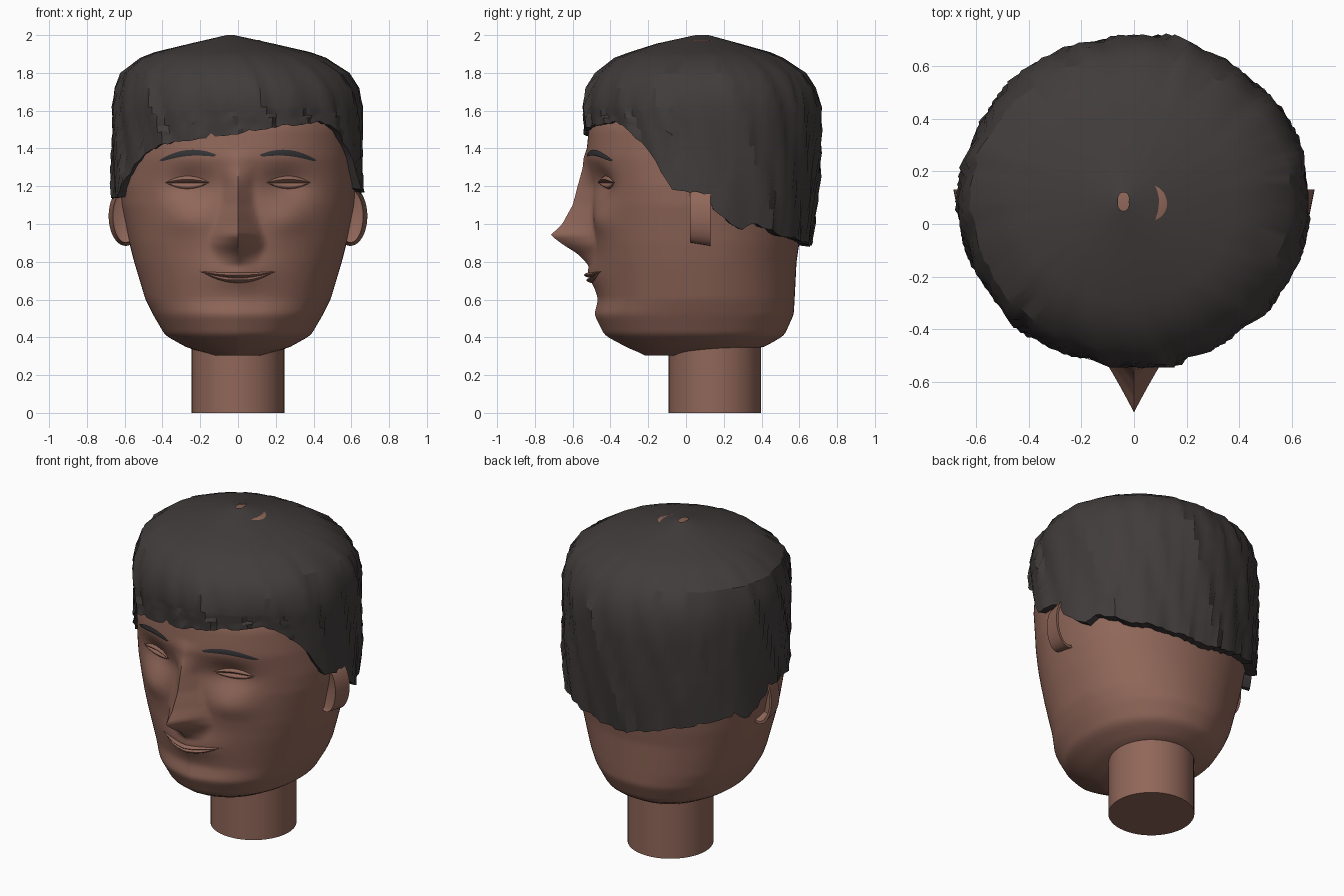
import bpy
import bmesh
from math import sin, cos, pi, radians, exp, sqrt

cube = bpy.data.objects.get("Cube")
if cube:
    bpy.data.objects.remove(cube)

AXIS_Y = 0.08   # depth of the head's vertical axis
POWER = 2.1     # roundness of the head's cross-section


def material(name, r, g, b):
    mat = bpy.data.materials.new(name)
    mat.use_nodes = True
    mat.diffuse_color = (r, g, b, 1)
    bsdf = next(n for n in mat.node_tree.nodes if n.type == 'BSDF_PRINCIPLED')
    bsdf.inputs["Base Color"].default_value = (r, g, b, 1)
    bsdf.inputs["Roughness"].default_value = 0.8
    return mat


skin = material("skin brown", 0.28, 0.135, 0.1)
dark = material("hair charcoal", 0.054, 0.045, 0.045)
brow = material("brow slate", 0.036, 0.036, 0.04)


def table(rows, key):
    """Linear lookup in rows of (key, value, ...)."""
    if key <= rows[0][0]:
        return rows[0][1:]
    for a, b in zip(rows, rows[1:]):
        if key <= b[0]:
            t = (key - a[0]) / (b[0] - a[0])
            return [p + (q - p) * t for p, q in zip(a[1:], b[1:])]
    return rows[-1][1:]


def loft(name, rows, mat, ring=True, caps=(False, False), angle=40, flip=False):
    """Skin a stack of point rows, closed into rings or left as a sheet."""
    bm = bmesh.new()
    grid = [[bm.verts.new(p) for p in row] for row in rows]
    count = len(grid[0])
    for low, high in zip(grid, grid[1:]):
        for i in range(count if ring else count - 1):
            j = (i + 1) % count
            quad = [low[i], low[j], high[j], high[i]]
            bm.faces.new(quad[::-1] if flip else quad)
    if caps[0]:
        bm.faces.new(grid[0][::-1])
    if caps[1]:
        bm.faces.new(grid[-1])
    if all(caps):
        bmesh.ops.recalc_face_normals(bm, faces=bm.faces)
    mesh = bpy.data.meshes.new(name)
    bm.to_mesh(mesh)
    bm.free()
    mesh.materials.append(mat)
    mesh.shade_smooth()
    mesh.set_sharp_from_angle(angle=radians(angle))
    ob = bpy.data.objects.new(name, mesh)
    bpy.context.collection.objects.link(ob)
    return ob


# Head outline: height, half width, front y, back y
HEAD = [(0.305, 0.12, -0.2, 0.1), (0.34, 0.26, -0.29, 0.4), (0.41, 0.385, -0.42, 0.52),
        (0.52, 0.45, -0.475, 0.57), (0.6, 0.49, -0.455, 0.575), (0.8, 0.55, -0.48, 0.585),
        (0.9, 0.575, -0.49, 0.6), (1.1, 0.615, -0.5, 0.62), (1.2, 0.622, -0.505, 0.62),
        (1.35, 0.615, -0.53, 0.63), (1.5, 0.605, -0.515, 0.64), (1.65, 0.57, -0.46, 0.62),
        (1.8, 0.48, -0.38, 0.5), (1.9, 0.31, -0.2, 0.34), (1.975, 0.1, 0, 0.16)]
# Nose: height, projection, half width
NOSE = [(0.78, 0.01, 0.1), (0.84, 0.08, 0.13), (0.89, 0.16, 0.15), (0.94, 0.225, 0.14),
        (1, 0.16, 0.12), (1.1, 0.1, 0.09), (1.2, 0.07, 0.08), (1.3, 0.025, 0.1), (1.4, 0, 0.1)]


def outline(z):
    near = [table(HEAD, z + d) for d in (-0.012, 0, 0.012)]
    return [sum(v) / 3 for v in zip(*near)]


def blob(x, z, cx, cz, sx, sz):
    return exp(-((abs(x) - cx) / sx) ** 2 - ((z - cz) / sz) ** 2)


def relief(x, z):
    """How far the features stand out of the plain face."""
    height, half = table(NOSE, z)
    nose = height * max(0, 1 - abs(x) / half) ** 1.2
    muzzle = 0.035 * blob(x, z, 0, 0.74, 0.17, 0.08)
    socket = 0.055 * blob(x, z, 0.25, 1.21, 0.13, 0.09)
    cheek = 0.025 * blob(x, z, 0.27, 1.02, 0.12, 0.08)
    return nose + muzzle + cheek - socket


def face_y(x, z):
    w, front, _ = outline(z)
    bulge = max(0, 1 - abs(x / w) ** POWER) ** (1 / POWER)
    return AXIS_Y - (AXIS_Y - front) * bulge - relief(x, z)


def head_row(z, count=144):
    w, front, back = outline(z)
    row = []
    for i in range(count):
        t = 2 * i / count - 1
        a = pi * t * abs(t) ** 0.3      # denser towards the face
        s, c = sin(a), cos(a)
        x = w * abs(s) ** (2 / POWER) * (1 if s > 0 else -1)
        depth = abs(c) ** (2 / POWER)
        y = AXIS_Y + (back - AXIS_Y) * depth
        if c > 0:
            y = AXIS_Y - (AXIS_Y - front) * depth - relief(x, z)
        row.append((x, y, z))
    return row


low, high = HEAD[0][0], HEAD[-1][0]
loft("head", [head_row(low + (high - low) * k / 110) for k in range(111)],
     skin, caps=(True, True), angle=60)


# Neck
def circle(r, cx, cy, z, count=48):
    return [(cx + r * sin(2 * pi * i / count), cy - r * cos(2 * pi * i / count), z)
            for i in range(count)]


loft("neck", [circle(0.245, 0, 0.153, z) for z in (0, 0.42)], skin, caps=(True, True))


# Features draped over the face
def drape(name, cx, half, bottom, top, puff, mat, side=1, lift=0.004):
    rows = []
    for j in range(7):
        v = j / 6
        row = []
        for i in range(25):
            t = i / 12 - 1
            x = cx + half * t
            z = bottom(t) + (top(t) - bottom(t)) * v
            y = face_y(x, z) - lift - puff * sin(pi * v) * (1 - t * t)
            row.append((side * x, y, z))
        rows.append(row)
    loft(name, rows, mat, ring=False, flip=side < 0)


def arc(base, rise, tilt=0.0):
    return lambda t: base + rise * (1 - t * t) + tilt * t


drape("upper_lip", 0, 0.205, arc(0.748, -0.032), arc(0.75, -0.008), 0.022, skin)
drape("lower_lip", 0, 0.19, arc(0.746, -0.058), arc(0.748, -0.034), 0.018, skin)

brow_top = arc(1.352, 0.04, -0.014)
for side, label in ((1, "left"), (-1, "right")):
    drape(label + "_upper_eyelid", 0.268, 0.115, arc(1.218, 0.0), arc(1.22, 0.034), 0.022, skin, side)
    drape(label + "_lower_eyelid", 0.268, 0.11, arc(1.216, -0.03), arc(1.216, 0.0), 0.014, skin, side)
    drape(label + "_eyebrow", 0.265, 0.152,
          lambda t: brow_top(t) - 0.032 * sqrt(max(0, 1 - t * t)), brow_top, 0.002, brow, side, 0.006)


# Ears: flared half shells, hollow at the back
def ear_ring(side, y, rx, rz, count=40):
    return [(side * (0.595 + rx * sin(2 * pi * i / count)), y,
             1.042 + rz * cos(2 * pi * i / count)) for i in range(count)]


for side, label in ((1, "left"), (-1, "right")):
    rings = [(0.05, 0.06, 0.12), (0.13, 0.075, 0.142), (0.13, 0.09, 0.158),
             (0.02, 0.068, 0.14), (0.03, 0.055, 0.125)]
    loft(label + "_ear", [ear_ring(side, *r) for r in rings], skin, caps=(True, True))


# Hairline: angle from the front towards the left, height
HAIRLINE = [(-180, 0.88), (-135, 0.98), (-115, 1.03), (-108, 0.98), (-95, 1.08), (-92, 1.14),
            (-74, 1.14), (-65, 1.25), (-51, 1.37), (-40, 1.42), (-19, 1.45), (0, 1.48),
            (19, 1.515), (45, 1.54), (53, 1.5), (66, 1.37), (72, 1.25), (77, 1.18), (92, 1.16),
            (95, 1.08), (108, 0.96), (115, 1.01), (130, 0.94), (180, 0.88)]
# Hair outline: height, radius at the sides, front and back
HAIR = [(0.88, 0.66, 0.62, 0.57), (1.2, 0.662, 0.62, 0.61), (1.45, 0.658, 0.617, 0.63),
        (1.62, 0.66, 0.628, 0.63), (1.72, 0.642, 0.61, 0.6), (1.8, 0.605, 0.56, 0.55),
        (1.88, 0.49, 0.46, 0.43), (1.91, 0.41, 0.38, 0.36), (1.955, 0.22, 0.24, 0.2),
        (2, 0.02, 0.035, 0.035)]


def locks(a, z):
    """Overlapping saw-tooth strands that slant round the head."""
    u = a / (2 * pi) + 0.09 * (z - 1.5)
    strands = (19 * u) % 1 + 0.6 * ((31 * u + 0.3) % 1) + 0.3 * sin(14 * pi * u)
    fade = min(1, max(0, (1.97 - z) / 0.25))
    return 0.02 * fade * (strands - 0.8)


def hair_point(a, z, inset=0.0):
    sides, front, back = table(HAIR, z)
    s, c = sin(a), cos(a)
    r = sides * s * s + (front if c > 0 else back) * c * c + locks(a, z) - inset
    cx = -0.04 * max(0, (z - 1.7) / 0.3)
    return cx + r * s, AXIS_Y + 0.005 - r * c, z


angles = [2 * pi * i / 132 - pi for i in range(132)]
hems = [table(HAIRLINE, a * 180 / pi)[0] + 0.5 * locks(3 * a, 1.5) for a in angles]
hair_rows = [[hair_point(a, h + 0.01, 0.08) for a, h in zip(angles, hems)]]
for k in range(6):
    hair_rows.append([hair_point(a, h + (1.62 - h) * k / 6) for a, h in zip(angles, hems)])
for z in [row[0] for row in HAIR[3:]]:
    hair_rows.append([hair_point(a, z) for a in angles])
loft("hair", hair_rows, dark, angle=28)
